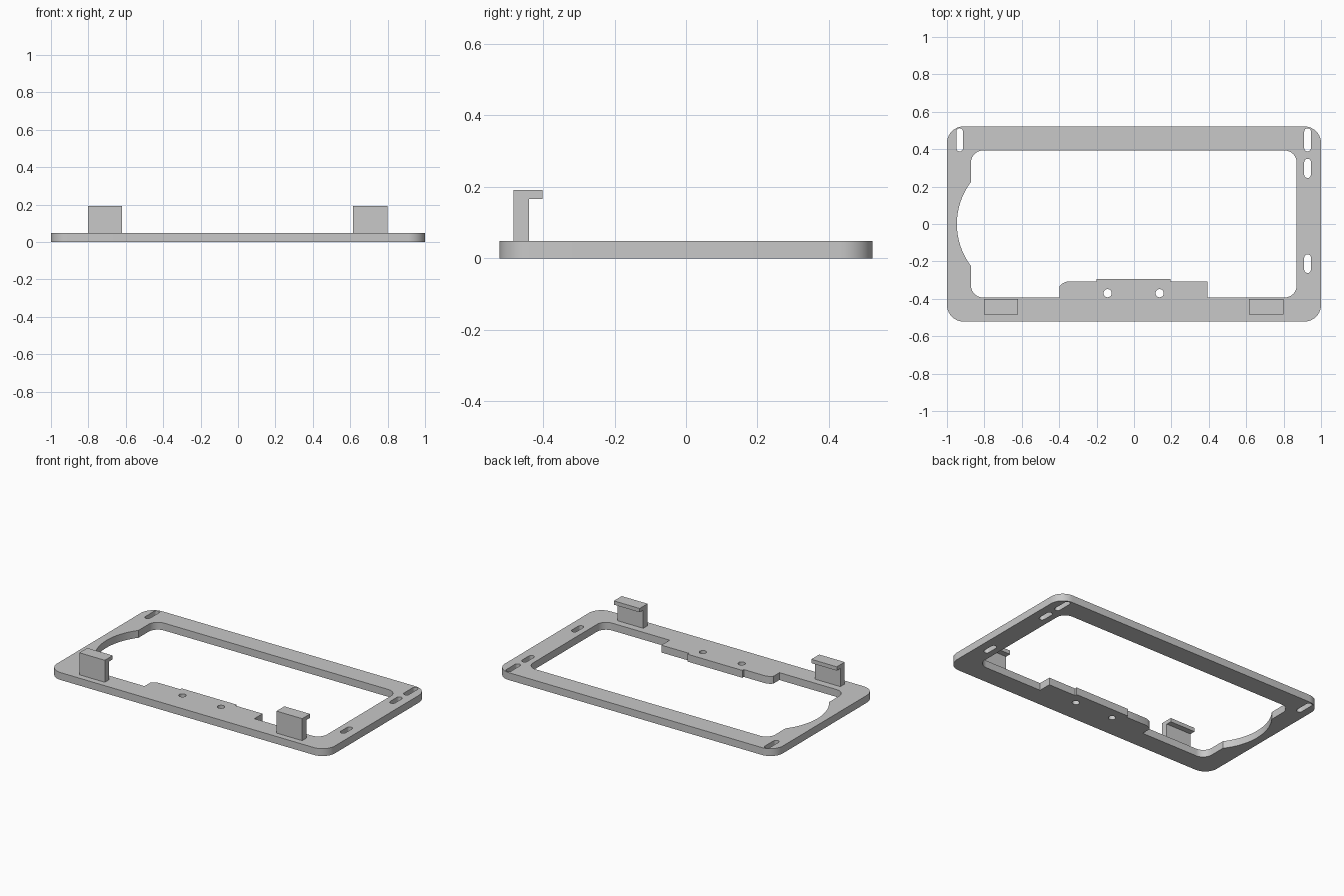
import bpy
import bmesh
from math import sin, cos, pi, radians, atan2, hypot

cube = bpy.data.objects.get("Cube")
if cube:
    bpy.data.objects.remove(cube, do_unlink=True)

THICK = 0.048

grey = bpy.data.materials.new("light grey")
grey.use_nodes = True
colour = (0.58, 0.58, 0.58, 1)
grey.diffuse_color = colour
for node in grey.node_tree.nodes:
    if node.type == 'BSDF_PRINCIPLED':
        node.inputs["Base Color"].default_value = colour


def arc(cx, cy, r, a0, a1, n=10):
    """Points on an arc, angles in degrees."""
    steps = [radians(a0 + (a1 - a0) * i / n) for i in range(n + 1)]
    return [(cx + r * cos(a), cy + r * sin(a)) for a in steps]


def rounded_rect(x0, x1, y0, y1, r):
    return (arc(x1 - r, y0 + r, r, -90, 0) + arc(x1 - r, y1 - r, r, 0, 90)
            + arc(x0 + r, y1 - r, r, 90, 180) + arc(x0 + r, y0 + r, r, 180, 270))


def slot(x, y0, y1, r=0.018):
    return arc(x, y1 - r, r, 0, 180) + arc(x, y0 + r, r, 180, 360)


def finish(name, bm):
    """Turn a bmesh into a clean grey object."""
    bmesh.ops.remove_doubles(bm, verts=bm.verts, dist=0.0001)
    bmesh.ops.recalc_face_normals(bm, faces=bm.faces)
    mesh = bpy.data.meshes.new(name)
    bm.to_mesh(mesh)
    bm.free()
    mesh.materials.append(grey)
    obj = bpy.data.objects.new(name, mesh)
    bpy.context.collection.objects.link(obj)
    return obj


def plate(name, loops, height):
    """Solid plate from an outline and its holes, resting on z = 0."""
    bm = bmesh.new()
    rims = []
    for z in (0, height):
        edges = []
        for pts in loops:
            ring = [bm.verts.new((x, y, z)) for x, y in pts]
            edges += [bm.edges.new((a, b)) for a, b in zip(ring, ring[1:] + ring[:1])]
        bmesh.ops.triangle_fill(bm, edges=edges, use_beauty=True, normal=(0, 0, 1))
        rims.append(edges)
    # Walls between the lower and upper rims
    for low, high in zip(*rims):
        bm.faces.new((low.verts[0], low.verts[1], high.verts[1], high.verts[0]))
    return finish(name, bm)


# Frame opening: rounded corners, mounting tab below, arc bite on the right side
L, R, B, T, r = -0.872, 0.87, -0.393, 0.393, 0.065
bite_x, half = -0.575, 0.224
bite_r = hypot(L - bite_x, half)
bite_a = atan2(half, L - bite_x) * 180 / pi
tab = [(-0.397, B), (-0.397, -0.332), (-0.385, -0.319), (-0.36, -0.308),
       (-0.2, -0.308), (-0.2, -0.293), (0.195, -0.293), (0.195, -0.308),
       (0.393, -0.308), (0.393, B)]
opening = (tab + arc(R - r, B + r, r, -90, 0) + arc(R - r, T - r, r, 0, 90)
           + arc(L + r, T - r, r, 90, 180)
           + arc(bite_x, 0, bite_r, bite_a, 360 - bite_a, 24)
           + arc(L + r, B + r, r, 180, 270))

# Slots and screw holes
slots = [slot(-0.932, 0.388, 0.512), slot(0.928, 0.388, 0.512),
         slot(0.928, 0.246, 0.349), slot(0.928, -0.262, -0.162)]
holes = [arc(x, -0.37, 0.022, 0, 345, 23) for x in (-0.141, 0.137)]

frame = plate("frame", [rounded_rect(-1, 1, -0.522, 0.522, 0.09), opening]
              + slots + holes, THICK)
bpy.ops.object.select_all(action='DESELECT')
frame.select_set(True)
bpy.context.view_layer.objects.active = frame
bpy.ops.object.shade_smooth_by_angle(angle=radians(30))


# Clips: upright wall with a lip pointing inward
def clip(name, x0, x1):
    profile = [(-0.483, THICK), (-0.439, THICK), (-0.439, 0.166),
               (-0.402, 0.166), (-0.402, 0.191), (-0.483, 0.191)]
    bm = bmesh.new()
    a, b = [[bm.verts.new((x, y, z)) for y, z in profile] for x in (x0, x1)]
    bm.faces.new(a)
    bm.faces.new(b)
    for i in range(len(a)):
        bm.faces.new((a[i - 1], a[i], b[i], b[i - 1]))
    finish(name, bm)


clip("right_clip", -0.803, -0.62)
clip("left_clip", 0.615, 0.8)
